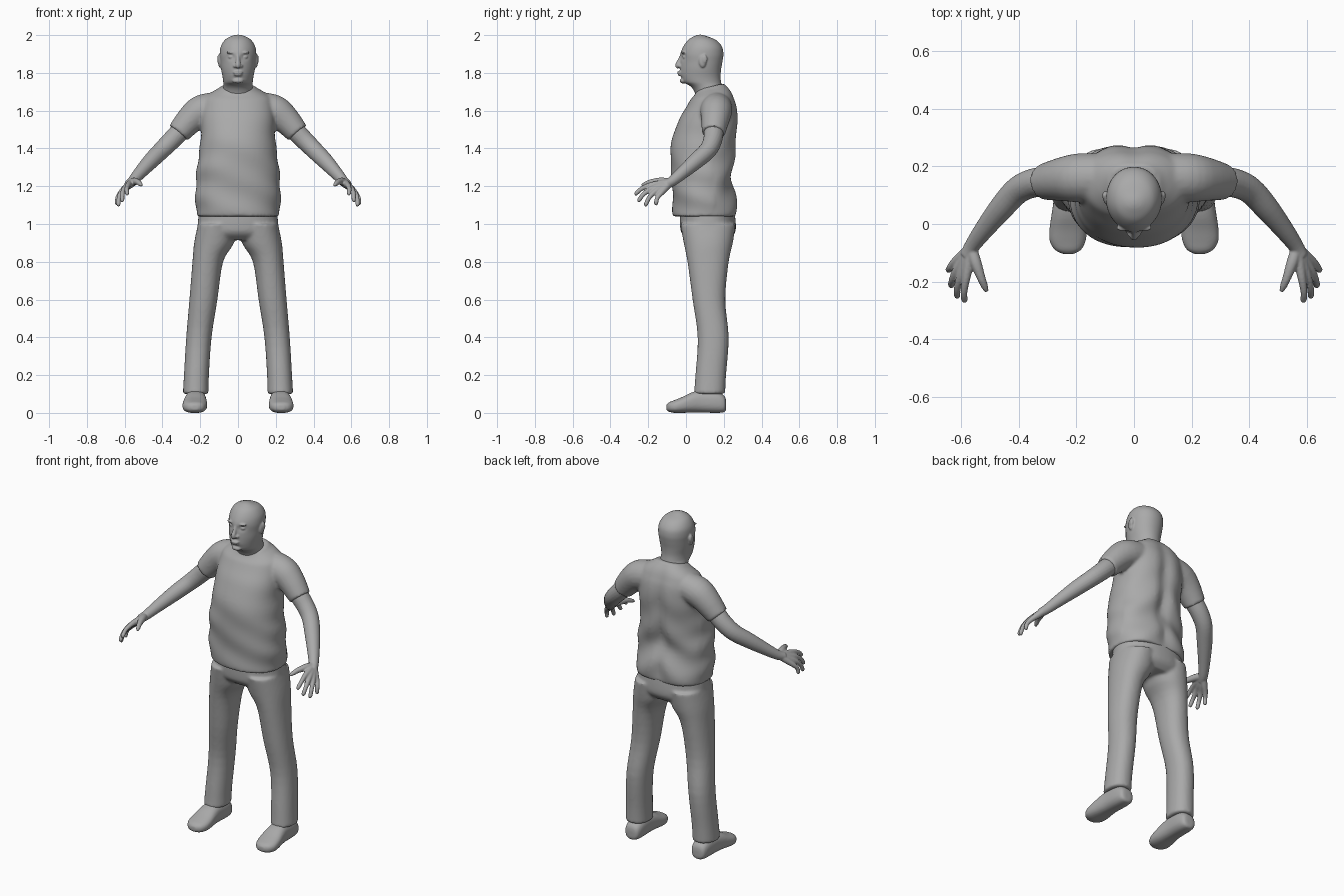
import bpy, bmesh
from math import sin, cos, pi, exp, tau
from mathutils import Vector

if "Cube" in bpy.data.objects:
    bpy.data.objects.remove(bpy.data.objects["Cube"], do_unlink=True)

grey = bpy.data.materials.new("plain grey")
grey.use_nodes = True
COLOUR = (0.4, 0.4, 0.4, 1)
grey.diffuse_color = COLOUR
grey.node_tree.nodes["Principled BSDF"].inputs["Base Color"].default_value = COLOUR


def spline(rows, steps=4):
    """Smoothly interpolate between rows of numbers."""
    out = []
    last = len(rows) - 1
    for i in range(last):
        a, b, c, d = (rows[max(0, min(last, i + k))] for k in (-1, 0, 1, 2))
        for j in range(steps):
            t = j / steps
            out.append([q + t * ((r - p) + t * (2 * p - 5 * q + 4 * r - s
                        + t * (3 * (q - r) + s - p))) / 2
                        for p, q, r, s in zip(a, b, c, d)])
    return out + [list(rows[-1])]


def spow(v, e):
    return (abs(v) ** e) * (1 if v >= 0 else -1)


def stack(rows, axis="Z", side=1, square=2.0, count=48, shape=None):
    """Rings along an axis: (position, x centre, half width, low, high)."""
    rings = []
    for t, cx, rx, lo, hi in spline(rows):
        ring = []
        for k in range(count):
            a = tau * k / count
            u = cx + rx * spow(cos(a), 2 / square)
            v = (lo + hi) / 2 + (hi - lo) / 2 * spow(sin(a), 2 / square)
            p = Vector((u, v, t) if axis == "Z" else (u, t, v))
            p = shape(p) if shape else p
            ring.append(Vector((p.x * side, p.y, p.z)))
        rings.append(ring)
    return rings


def tube(rows, side=1, count=20):
    """Round tube along a path of (x, y, z, radius)."""
    path = spline(rows)
    pts = [Vector((r[0] * side, r[1], r[2])) for r in path]
    rings = []
    for i, p in enumerate(pts):
        d = (pts[min(i + 1, len(pts) - 1)] - pts[max(i - 1, 0)]).normalized()
        u = d.cross(Vector((0.3, 0.2, 1))).normalized()
        v = d.cross(u)
        rings.append([p + path[i][3] * (u * cos(tau * k / count) + v * sin(tau * k / count))
                      for k in range(count)])
    return rings


def blob(centre, size, side=1):
    """Ellipsoid as rings."""
    c = Vector((centre[0] * side, centre[1], centre[2]))
    return [[c + Vector((size[0] * sin(b) * cos(tau * k / 20),
                         size[1] * sin(b) * sin(tau * k / 20), size[2] * cos(b)))
             for k in range(20)] for b in (pi * (j + 0.2) / 12.4 for j in range(13))]


def build(name, shells, voxel, smooth):
    """Skin every shell, then fuse them into one soft surface."""
    bm = bmesh.new()
    for rings in shells:
        loops = [[bm.verts.new(p) for p in ring] for ring in rings]
        n = len(loops[0])
        for a, b in zip(loops, loops[1:]):
            for k in range(n):
                bm.faces.new((a[k], a[(k + 1) % n], b[(k + 1) % n], b[k]))
        bm.faces.new(loops[0][::-1])
        bm.faces.new(loops[-1])
    bmesh.ops.recalc_face_normals(bm, faces=bm.faces[:])
    mesh = bpy.data.meshes.new(name)
    bm.to_mesh(mesh)
    bm.free()
    mesh.materials.append(grey)
    mesh.shade_smooth()
    ob = bpy.data.objects.new(name, mesh)
    bpy.context.collection.objects.link(ob)
    fuse = ob.modifiers.new("fuse", "REMESH")
    fuse.mode = "VOXEL"
    fuse.voxel_size = voxel
    fuse.use_smooth_shade = True
    soften = ob.modifiers.new("soften", "SMOOTH")
    soften.factor = 0.5
    soften.iterations = smooth


def bump(a, b, width):
    return exp(-((a - b) / width) ** 2)


# Shirt: torso with folds and a spine hollow, plus sleeves
def shirt_shape(p):
    low = max(0, min(1, (1.6 - p.z) / 0.3))
    if p.y > 0.15:
        p.y -= 0.022 * bump(p.x, 0, 0.04) * bump(p.z, 1.4, 0.3)
        p.y += 0.008 * low * sin(p.z * 28 + abs(p.x) * 22)
    else:
        p.y += 0.004 * low * sin(p.z * 34 + p.x * 12)
    p.x *= 1 + 0.018 * low * sin(p.z * 45 + p.y * 9)
    p.z += max(0, p.z - 1.66) / 0.07 * (p.y - 0.16) * 0.22
    return p


torso = [(1.04, 0, .218, -.066, .272), (1.07, 0, .222, -.07, .274),
         (1.15, 0, .225, -.072, .265), (1.25, 0, .221, -.076, .25),
         (1.35, 0, .21, -.083, .262), (1.45, 0, .197, -.073, .275),
         (1.55, 0, .195, -.038, .28), (1.62, 0, .19, .002, .274),
         (1.67, 0, .175, .03, .256), (1.70, 0, .138, .047, .238),
         (1.72, 0, .105, .053, .22), (1.735, 0, .088, .055, .208)]
sleeve = [(.10, .165, 1.62, .08), (.19, .16, 1.60, .085),
          (.25, .155, 1.555, .076), (.315, .145, 1.482, .062)]
build("shirt", [stack(torso, square=2.2, count=72, shape=shirt_shape)]
      + [tube(sleeve, s) for s in (1, -1)], 0.009, 5)

# Trousers: hips and two legs
hips = [(1.12, 0, .203, -.03, .25), (1.0, 0, .213, -.032, .264),
        (.95, 0, .214, -.022, .258), (.915, 0, .19, .02, .225)]
leg = [(1.0, .112, .1, -.03, .262), (.9, .127, .105, -.012, .248),
       (.8, .16, .081, .008, .226), (.6, .183, .074, .035, .208),
       (.4, .207, .067, .062, .226), (.2, .22, .066, .05, .212),
       (.1, .224, .068, .042, .207)]
build("trousers", [stack(hips, square=2.2)]
      + [stack(leg, side=s, square=2.2) for s in (1, -1)], 0.009, 5)

# Head with neck, eye hollows and fused features
def head_shape(p):
    front = max(0, min(1, (0.09 - p.y) / 0.11))
    if p.z > 1.74:
        p.x *= 1 - 0.16 * front * front
    if p.y < 0.04:
        p.y += 0.012 * bump(abs(p.x), .036, .02) * bump(p.z, 1.885, .016)
        p.y += 0.006 * bump(p.z, 1.773, .01) * bump(p.x, 0, .03)
    return p


skull = [(1.62, 0, .085, .075, .21), (1.70, 0, .079, .045, .20),
         (1.732, 0, .077, .02, .19), (1.75, 0, .078, -.015, .186),
         (1.78, 0, .082, -.03, .183), (1.82, 0, .09, -.032, .186),
         (1.86, 0, .094, -.03, .193), (1.90, 0, .097, -.03, .198),
         (1.94, 0, .091, -.014, .19), (1.975, 0, .069, .012, .158),
         (1.995, 0, .035, .045, .107), (2.002, 0, .008, .066, .084)]
features = [tube([(0, -.022, 1.895, .009), (0, -.034, 1.865, .011),
                  (0, -.044, 1.84, .014), (0, -.038, 1.826, .008)]),
            blob((0, -.033, 1.802), (.026, .014, .008)),
            blob((0, -.03, 1.79), (.022, .014, .007)),
            blob((0, -.015, 1.758), (.03, .018, .014))]
for s in (1, -1):
    features += [blob((.015, -.031, 1.836), (.011, .013, .009), s),
                 blob((.035, -.006, 1.884), (.017, .013, .009), s),
                 blob((.036, -.013, 1.908), (.026, .012, .007), s),
                 blob((.096, .088, 1.862), (.01, .02, .034), s),
                 blob((.102, .098, 1.872), (.008, .015, .024), s)]
build("head", [stack(skull, square=2.1, count=64, shape=head_shape)] + features, 0.0045, 3)

# Arms with hands, and shoes
arm = [(.22, .155, 1.565, .048), (.30, .148, 1.495, .052), (.355, .14, 1.44, .05),
       (.405, .115, 1.39, .047), (.46, .055, 1.335, .043), (.52, -.02, 1.27, .034),
       (.56, -.075, 1.225, .027), (.58, -.11, 1.208, .024)]
wrist = Vector((.565, -.085, 1.22))
knuckles = [(.582, -.19, 1.205), (.602, -.183, 1.186), (.617, -.165, 1.17), (.624, -.135, 1.16)]
tips = [(.588, -.272, 1.157), (.614, -.256, 1.12), (.635, -.218, 1.096), (.644, -.162, 1.102)]
thumb = [(.562, -.09, 1.222, .02), (.548, -.135, 1.226, .02), (.53, -.185, 1.222, .015),
         (.518, -.215, 1.212, .012), (.51, -.234, 1.204, .007)]
shoe = [(.213, .222, .02, .02, .06), (.203, .222, .042, .004, .09),
        (.16, .222, .052, 0, .115), (.08, .224, .055, .002, .12),
        (.03, .226, .06, .002, .108), (-.02, .228, .065, 0, .084),
        (-.06, .23, .062, 0, .068), (-.09, .229, .045, .006, .056),
        (-.104, .228, .018, .016, .042)]

for label, s in (("left", 1), ("right", -1)):
    hand = [tube(thumb, s)]
    for k, t in zip(knuckles, tips):
        k, t = Vector(k), Vector(t)
        bend = k.lerp(t, 0.5) + Vector((.004, -.004, .006))
        hand.append(tube([(*wrist, .02), (*wrist.lerp(k, .5), .019), (*k, .0145),
                          (*bend, .012), (*k.lerp(t, .9), .011), (*t, .006)], s))
    build(label + "_arm", [tube(arm, s)] + hand, 0.0045, 3)
    build(label + "_shoe", [stack(shoe, "Y", s, square=2.5)], 0.006, 3)
